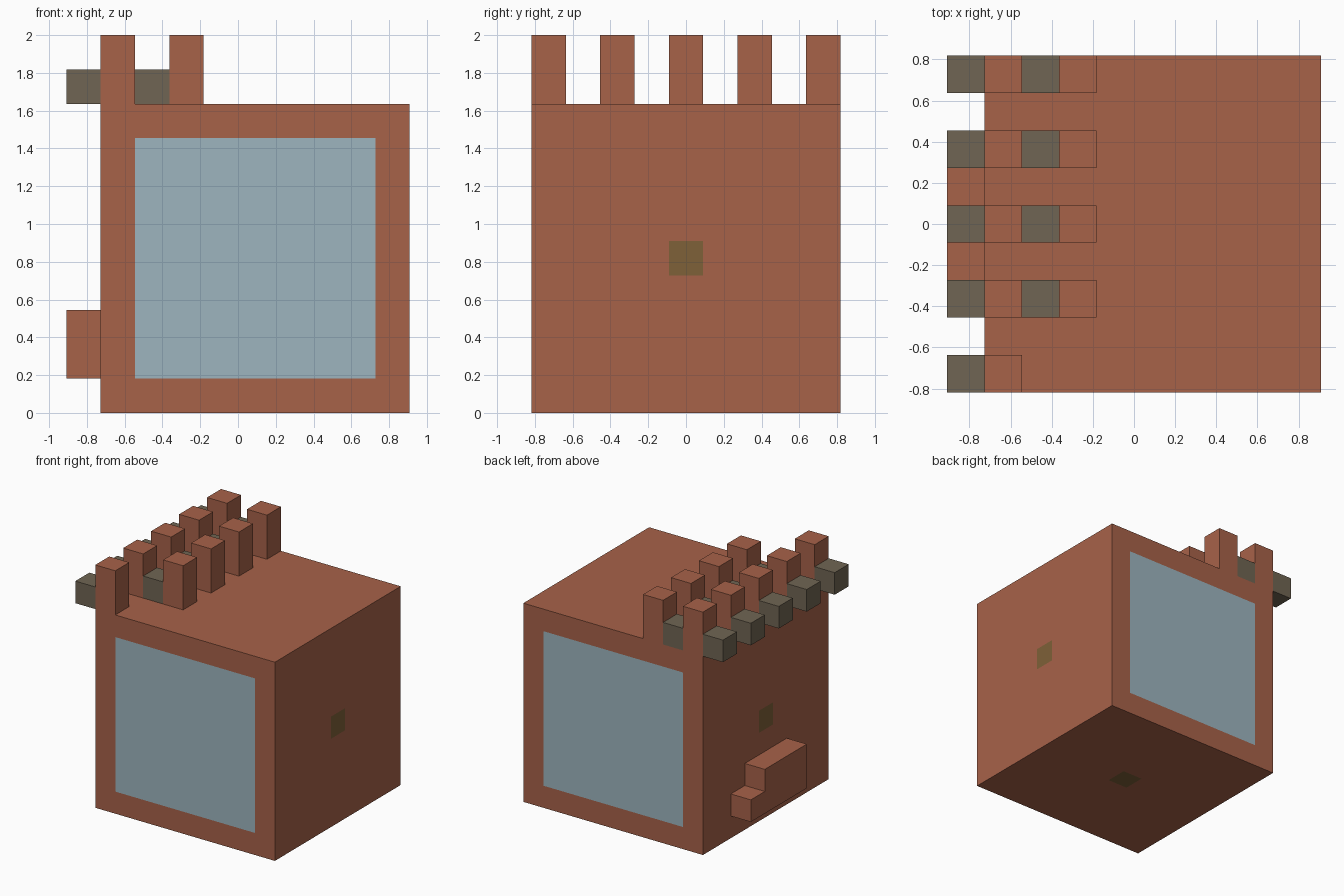
import bpy
import bmesh
from mathutils import Matrix, Vector

if "Cube" in bpy.data.objects:
    bpy.data.objects.remove(bpy.data.objects["Cube"], do_unlink=True)

U = 2 / 11                              # one block unit
ORIGIN = Vector((-5 * U, -4.5 * U, 0))  # low corner of the block grid


def material(name, rgb):
    def linear(c):
        c /= 255
        return c / 12.92 if c <= 0.04045 else ((c + 0.055) / 1.055) ** 2.4
    colour = (*[linear(c) for c in rgb], 1)
    mat = bpy.data.materials.new(name)
    mat.diffuse_color = colour
    mat.use_nodes = True
    mat.node_tree.nodes["Principled BSDF"].inputs["Base Color"].default_value = colour
    return mat


brick = material("brick red", (167, 98, 73))
stone = material("stone grey", (112, 101, 83))
glass = material("pale blue", (157, 181, 191))
olive = material("olive brown", (126, 97, 56))


def block_mesh(low, size):
    """Box given by its low corner and size in block units."""
    bm = bmesh.new()
    centre = ORIGIN + (Vector(low) + Vector(size) / 2) * U
    bmesh.ops.create_cube(bm, size=1, matrix=Matrix.Translation(centre)
                          @ Matrix.Diagonal((*[s * U for s in size], 1)))
    return bm


def finish(name, bm, *mats):
    mesh = bpy.data.meshes.new(name)
    bm.to_mesh(mesh)
    bm.free()
    for mat in mats:
        mesh.materials.append(mat)
    obj = bpy.data.objects.new(name, mesh)
    bpy.context.collection.objects.link(obj)
    return obj


def block(name, low, size, mat):
    return finish(name, block_mesh(low, size), mat)


# Body: large panes front and back, small squares on the sides and underside
bm = block_mesh((1, 0, 0), (9, 9, 9))
bm.normal_update()
for face in list(bm.faces):
    n = face.normal.copy()
    if n.z > 0.5:
        continue
    pane = abs(n.y) > 0.5
    bmesh.ops.inset_individual(bm, faces=[face], thickness=U if pane else 4 * U,
                               use_even_offset=True)
    face.material_index = 1 if pane else 2
finish("body", bm, brick, glass, olive)

# Rows of posts with low stones beside them; the front row has only one pair
for row in range(5):
    y = 2 * row
    for col in range(1 if row == 0 else 2):
        x = 2 * col
        block(f"stone_{row}_{col}", (x, y, 9), (1, 1, 1), stone)
        block(f"post_{row}_{col}", (x + 1, y, 9), (1, 1, 2), brick)

# Stepped ledge low on the right side
block("ledge", (0, 3, 1), (1, 3, 2), brick)
block("ledge_step", (0, 6, 1), (1, 1, 1), brick)
